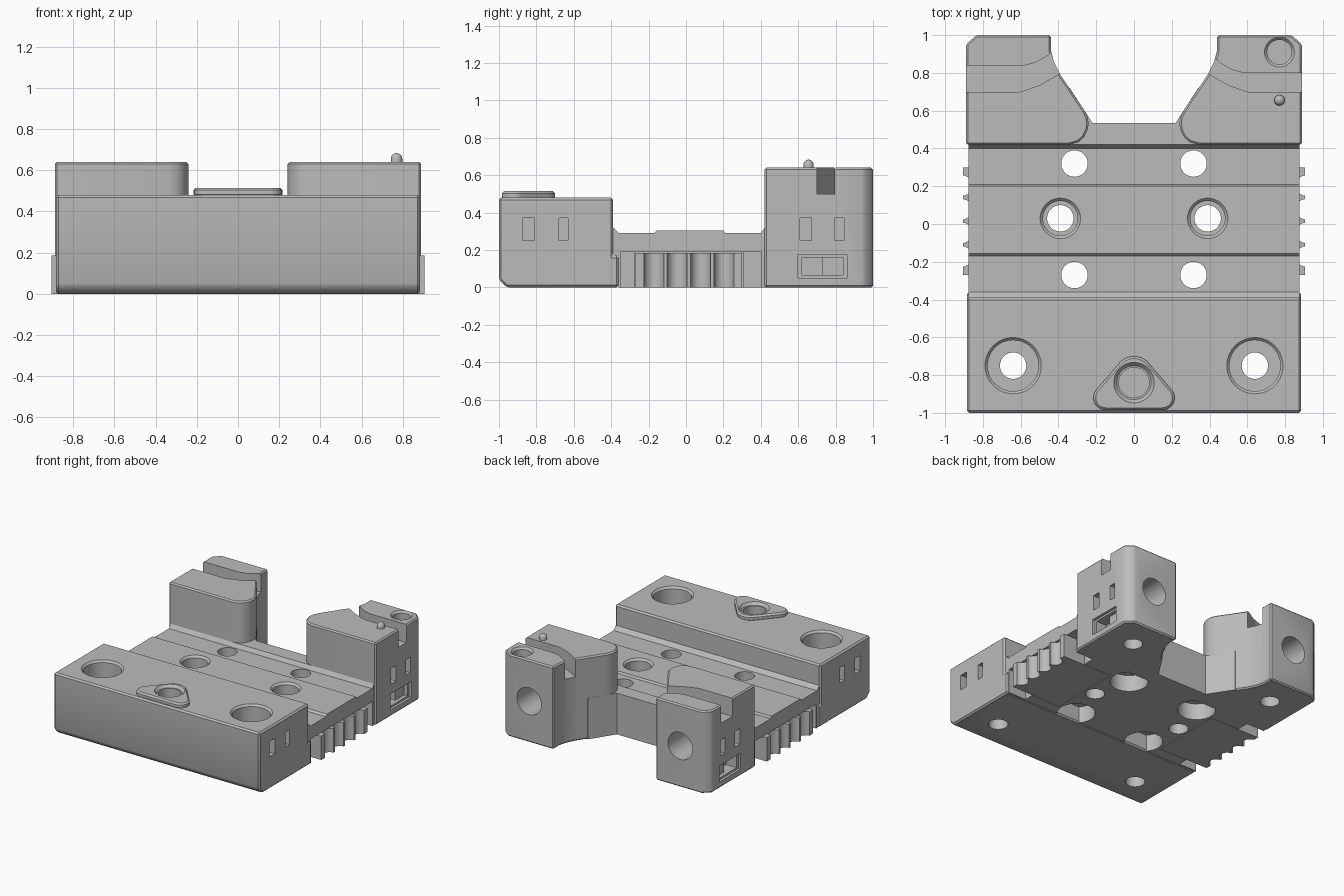
import bpy, bmesh, math
from mathutils import Matrix

cube = bpy.data.objects.get("Cube")
if cube:
    bpy.data.objects.remove(cube, do_unlink=True)

GREY = (0.5, 0.5, 0.5, 1)
mat = bpy.data.materials.new("plain_grey")
mat.use_nodes = True
mat.diffuse_color = GREY
mat.node_tree.nodes["Principled BSDF"].inputs["Base Color"].default_value = GREY


def finish(name, bm):
    bmesh.ops.recalc_face_normals(bm, faces=bm.faces)
    me = bpy.data.meshes.new(name)
    bm.to_mesh(me)
    bm.free()
    me.materials.append(mat)
    ob = bpy.data.objects.new(name, me)
    bpy.context.collection.objects.link(ob)
    return ob


def apply(ob, mod):
    bpy.ops.object.select_all(action="DESELECT")
    bpy.context.view_layer.objects.active = ob
    ob.select_set(True)
    bpy.ops.object.modifier_apply(modifier=mod.name)


def prism(name, pts, lo, hi, axis="z", bevel=0):
    """Extrude an outline along z (points are x, y) or x (points are y, z)."""
    place = (lambda a, b, h: (a, b, h)) if axis == "z" else (lambda a, b, h: (h, a, b))
    bm = bmesh.new()
    low = [bm.verts.new(place(a, b, lo)) for a, b in pts]
    top = [bm.verts.new(place(a, b, hi)) for a, b in pts]
    bm.faces.new(low)
    bm.faces.new(top)
    n = len(pts)
    for i in range(n):
        j = (i + 1) % n
        bm.faces.new((low[i], low[j], top[j], top[i]))
    ob = finish(name, bm)
    if bevel:
        mod = ob.modifiers.new("bevel", "BEVEL")
        mod.width = bevel
        mod.segments = 1
        mod.limit_method = "ANGLE"
        mod.angle_limit = math.radians(40)
        apply(ob, mod)
    return ob


def box(name, x, y, z):
    x, y, z = sorted(x), sorted(y), sorted(z)
    return prism(name, [(x[0], y[0]), (x[1], y[0]), (x[1], y[1]), (x[0], y[1])], *z)


def turned(name, x, y, profile, z=0, tilt=0, n=40):
    """Solid of stacked (height, radius) rings; tilt turns its axis about x."""
    bm = bmesh.new()
    rings = [[bm.verts.new((r * math.cos(2 * math.pi * i / n),
                            r * math.sin(2 * math.pi * i / n), h)) for i in range(n)]
             for h, r in profile]
    bm.faces.new(rings[0])
    bm.faces.new(rings[-1])
    for a, b in zip(rings, rings[1:]):
        for i in range(n):
            j = (i + 1) % n
            bm.faces.new((a[i], a[j], b[j], b[i]))
    bm.transform(Matrix.Translation((x, y, z)) @ Matrix.Rotation(tilt, 4, "X"))
    return finish(name, bm)


def cut(ob, *cutters):
    for c in cutters:
        c.hide_render = True
        mod = ob.modifiers.new("cut", "BOOLEAN")
        mod.operation = "DIFFERENCE"
        mod.solver = "EXACT"
        mod.object = c
        apply(ob, mod)
        bpy.data.objects.remove(c, do_unlink=True)


def smooth(ob):
    bpy.ops.object.select_all(action="DESELECT")
    bpy.context.view_layer.objects.active = ob
    ob.select_set(True)
    bpy.ops.object.shade_smooth_by_angle(angle=math.radians(30))


def side_pocket(ob, s, y0, y1):
    cut(ob, box("cutter", (s * 0.83, s * 1), (y0, y1), (0.25, 0.37)))


# Front block with two counterbored bolt holes and small side pockets
front = prism("front_block", [(-1, 0.04), (-0.96, 0), (-0.36, 0), (-0.36, 0.17),
                              (-0.39, 0.17), (-0.39, 0.48), (-1, 0.48)],
              -0.885, 0.885, "x", 0.012)
for s in (-1, 1):
    cut(front, turned("cutter", s * 0.64, -0.75,
                      [(-0.1, 0.07), (0.22, 0.07), (0.22, 0.135), (0.465, 0.135),
                       (0.481, 0.15), (0.6, 0.15)]))
    side_pocket(front, s, -0.875, -0.81)
    side_pocket(front, s, -0.68, -0.63)
cut(front, turned("cutter", 0, -0.84, [(0.36, 0.08), (0.6, 0.08)]))
smooth(front)

# Rounded triangular pad around the front socket
pad_pts = []
for cx, cy, r, a0, a1 in ((0, -0.80, 0.10, 40, 140), (-0.15, -0.92, 0.065, 140, 270),
                          (0.15, -0.92, 0.065, 270, 400)):
    for i in range(11):
        a = math.radians(a0 + (a1 - a0) * i / 10)
        pad_pts.append((cx + r * math.cos(a), cy + r * math.sin(a)))
pad = prism("front_pad", pad_pts, 0.47, 0.515, "z", 0.012)
cut(pad, turned("cutter", 0, -0.84, [(0.4, 0.08), (0.495, 0.08), (0.495, 0.09),
                                     (0.516, 0.108), (0.6, 0.108)]))
smooth(pad)

# Stepped centre tray
tray = prism("centre_tray", [(-0.36, 0), (0.43, 0), (0.43, 0.32), (0.42, 0.32),
                             (0.40, 0.29), (0.21, 0.29), (0.20, 0.305), (-0.155, 0.305),
                             (-0.17, 0.29), (-0.36, 0.29), (-0.389, 0.32), (-0.389, 0.17),
                             (-0.36, 0.17)],
             -0.875, 0.875, "x")
for s in (-1, 1):
    cut(tray, turned("cutter", s * 0.39, 0.03,
                     [(-0.1, 0.07), (0.2, 0.07), (0.2, 0.092), (0.29, 0.092),
                      (0.306, 0.108), (0.5, 0.108)]))
    for y in (0.32, -0.27):
        cut(tray, turned("cutter", s * 0.315, y,
                         [(-0.1, 0.137), (0.13, 0.137), (0.13, 0.07), (0.5, 0.07)]))
    cut(tray, box("cutter", (s * 0.47, s), (-0.275, 0.305), (-0.1, 0.19)),
        box("cutter", (s * 0.72, s), (-0.35, 0.40), (-0.1, 0.19)))
smooth(tray)

# Lip bridging the two rear towers
prism("rear_lip", [(-0.4, 0.42), (0.4, 0.42), (0.4, 0.72), (0.34, 0.72),
                   (0.22, 0.535), (-0.22, 0.535), (-0.34, 0.72), (-0.4, 0.72)], 0, 0.32)

TOWER = [(0.89, 0.42), (0.89, 0.95), (0.835, 1), (0.44, 1), (0.44, 0.92), (0.425, 0.86),
         (0.39, 0.79), (0.265, 0.605), (0.245, 0.565), (0.24, 0.53), (0.247, 0.495),
         (0.265, 0.46), (0.295, 0.433), (0.34, 0.42)]
SIDES = (("right", -1, 0.84), ("left", 1, 0.80))

for side, s, h in SIDES:
    # Rear tower with a curved cross groove and its bores
    tower = prism(side + "_rear_tower", [(s * x, y) for x, y in TOWER], 0, 0.64, "z", 0.01)
    groove = [(1, 0.70), (0.6, 0.70), (0.5, 0.735), (0.3, 0.85), (0.3, h + 0.16),
              (0.4, h + 0.10), (0.46, h + 0.05), (0.52, h + 0.015), (0.58, h), (1, h)]
    cut(tower, prism("cutter", [(s * x, y) for x, y in groove], 0.5, 0.8),
        turned("cutter", s * 0.65, 1.1, [(0, 0.105), (0.35, 0.105)], 0.32, math.pi / 2),
        turned("cutter", s * 0.64, 0.75, [(-0.1, 0.07), (0.15, 0.07)]))
    side_pocket(tower, s, 0.61, 0.67)
    side_pocket(tower, s, 0.795, 0.845)
    cut(tower, box("cutter", (s * 0.87, s), (0.60, 0.86), (0.05, 0.175)),
        box("cutter", (s * 0.84, s), (0.62, 0.84), (0.065, 0.16)),
        box("cutter", (s * 0.78, s), (0.62, 0.73), (0.065, 0.16)))
    if s > 0:
        cut(tower, turned("cutter", 0.77, 0.91, [(0.5, 0.065), (0.625, 0.065),
                                                 (0.641, 0.08), (0.8, 0.08)]))
    smooth(tower)

    # Sliding side latch with scalloped finger grip
    latch = box(side + "_side_latch", (s * 0.475, s * 0.905), (-0.27, 0.30), (0, 0.185))
    for i in range(4):
        cut(latch, turned("cutter", s * 0.91, -0.172 + 0.125 * i,
                          [(-0.1, 0.054), (0.3, 0.054)], n=24))
    smooth(latch)

# Round-headed locating pin
pin = turned("locating_pin", 0.77, 0.655,
             [(0.62, 0.028), (0.655, 0.028)]
             + [(0.655 + 0.028 * math.sin(a), 0.028 * math.cos(a))
                for a in (0.3, 0.6, 0.9, 1.2, 1.45)], n=20)
smooth(pin)
